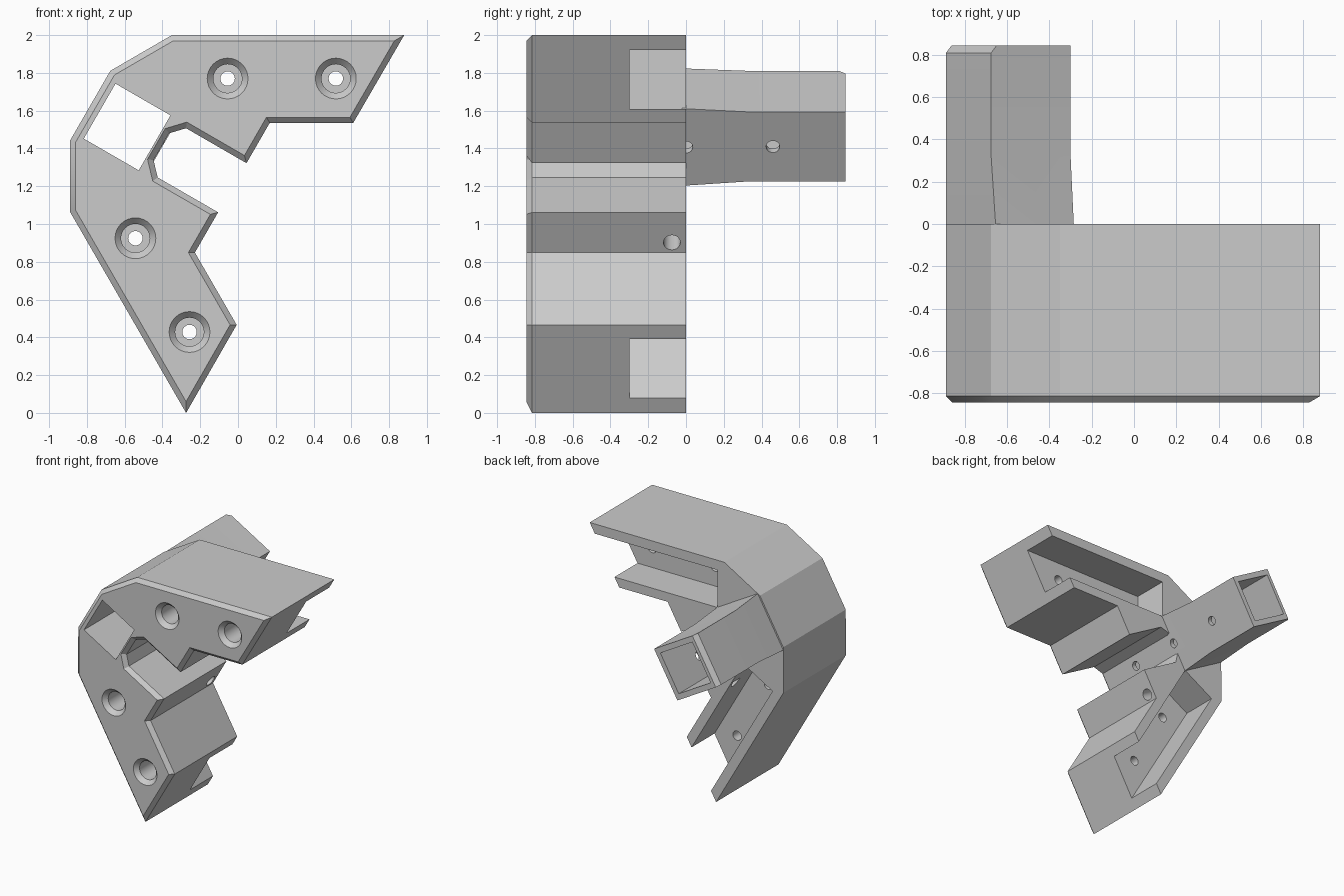
import bpy, bmesh, math
from mathutils import Vector, Matrix

if "Cube" in bpy.data.objects:
    bpy.data.objects.remove(bpy.data.objects["Cube"])

grey = bpy.data.materials.new("light_grey")
grey.diffuse_color = (0.6, 0.6, 0.6, 1)
grey.use_nodes = True
grey.node_tree.nodes["Principled BSDF"].inputs["Base Color"].default_value = grey.diffuse_color

C = Vector((-0.587, 1.5135))                  # socket centre in x, z
U = Vector((math.cos(math.pi / 6), -0.5))     # symmetry axis of the two arms
N = Vector((0.5, math.cos(math.pi / 6)))


def mirror(p):
    d = Vector(p) - C
    return C + U * d.dot(U) - N * d.dot(N)


def closed(half):
    """Complete a half outline with its mirrored half."""
    return [Vector(p) for p in half] + [mirror(p) for p in reversed(half)]


def inset(pts, w):
    """Move a clockwise outline inwards by w."""
    out = []
    for i, p in enumerate(pts):
        a = (p - pts[i - 1]).normalized()
        b = (pts[(i + 1) % len(pts)] - p).normalized()
        na, nb = Vector((a.y, -a.x)), Vector((b.y, -b.x))
        out.append(p + (na + nb) * (w / (1 + na.dot(nb))))
    return out


def finish(name, bm):
    bmesh.ops.recalc_face_normals(bm, faces=bm.faces)
    me = bpy.data.meshes.new(name)
    bm.to_mesh(me)
    bm.free()
    me.materials.append(grey)
    ob = bpy.data.objects.new(name, me)
    bpy.context.collection.objects.link(ob)
    return ob


def loft(name, sections):
    """Join matching x, z outlines placed at successive y values."""
    bm = bmesh.new()
    rings = [[bm.verts.new((p[0], y, p[1])) for p in pts] for y, pts in sections]
    n = len(rings[0])
    for a, b in zip(rings, rings[1:]):
        for i in range(n):
            j = (i + 1) % n
            bm.faces.new((a[i], a[j], b[j], b[i]))
    bm.faces.new(rings[0])
    bm.faces.new(rings[-1])
    return finish(name, bm)


def circle(c, r, n=32):
    return [(c[0] + r * math.cos(2 * math.pi * i / n),
             c[1] + r * math.sin(2 * math.pi * i / n)) for i in range(n)]


def combine(target, other, op):
    m = target.modifiers.new(op.lower(), 'BOOLEAN')
    m.operation, m.solver, m.object = op, 'EXACT', other
    bpy.context.view_layer.objects.active = target
    bpy.ops.object.modifier_apply(modifier=m.name)
    bpy.data.objects.remove(other)


def side_hole(target, p, y, r, depth):
    """Drill along the symmetry axis into a face at p."""
    bm = bmesh.new()
    bmesh.ops.create_cone(bm, cap_ends=True, segments=24, radius1=r, radius2=r, depth=depth + 0.04)
    axis = Vector((-U.x, 0, -U.y))
    mid = Vector((p[0], y, p[1])) + axis * (depth / 2 - 0.02)
    bm.transform(Matrix.Translation(mid) @ axis.to_track_quat('Z', 'Y').to_matrix().to_4x4())
    combine(target, finish("side_drill", bm), 'DIFFERENCE')


# Two-armed body with chamfered front rim
outline = closed([(-0.676, 1.811), (-0.35, 2.0), (0.88, 2.0), (0.61, 1.535), (0.168, 1.535),
                  (0.045, 1.322), (-0.275, 1.507), (-0.365, 1.48)])
body = loft("corner_bracket", [(-0.845, inset(outline, 0.03)), (-0.815, outline), (0, outline)])

# Rear channels in both arms
slot = [Vector(p) for p in ((-0.29, 1.61), (-0.29, 1.92), (1.1, 1.92), (1.1, 1.61))]
for pts in (slot, [mirror(p) for p in slot]):
    combine(body, loft("channel_cutter", [(-0.30, pts), (0.1, pts)]), 'DIFFERENCE')

# Rear socket tube, tapered at its root and chamfered at its outer end
root = closed([(-0.655, 1.823), (-0.285, 1.61)])
tube = closed([(-0.676, 1.811), (-0.30, 1.594)])
end = [p + U * (0.03 if i in (0, 3) else 0) for i, p in enumerate(tube)]
combine(body, loft("socket_tube", [(-0.02, root), (0, root), (0.32, tube), (0.81, tube), (0.845, end)]), 'UNION')

# Square socket through the whole length
h = 0.168
square = [C + U * a + N * b for a, b in ((-h, -h), (-h, h), (h, h), (h, -h))]
combine(body, loft("socket_cutter", [(-1, square), (1, square)]), 'DIFFERENCE')

# Counterbored front screw holes
for p in ((-0.055, 1.77), (0.518, 1.77)):
    for c in (Vector(p), mirror(p)):
        drill = [(-0.9, 0.108), (-0.845, 0.108), (-0.81, 0.076), (-0.55, 0.076), (-0.55, 0.038), (-0.2, 0.038)]
        combine(body, loft("screw_drill", [(y, circle(c, r)) for y, r in drill]), 'DIFFERENCE')

# Side screw holes in the notch steps
for p in ((0.137, 1.482), mirror((0.137, 1.482))):
    for y in (-0.74, -0.075):
        side_hole(body, p, y, 0.045, 0.24)

# Set-screw holes into the socket
for y in (-0.46, 0.0, 0.46):
    side_hole(body, C + U * 0.21, y, 0.036, 0.12)

bpy.context.view_layer.objects.active = body
body.select_set(True)
bpy.ops.object.shade_smooth_by_angle(angle=math.radians(25))
